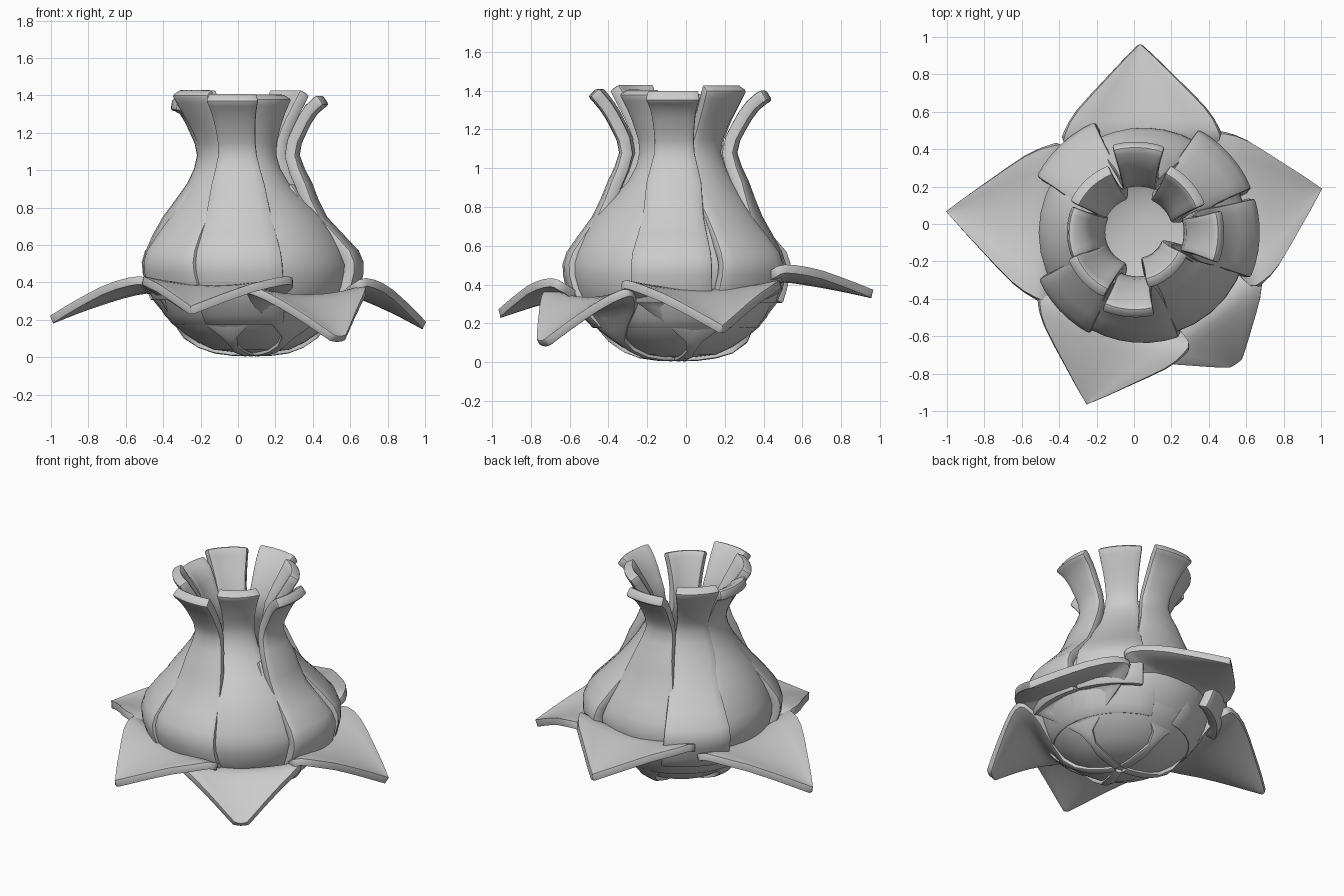
import bpy
import bmesh
from math import cos, sin, radians, pi

if "Cube" in bpy.data.objects:
    bpy.data.objects.remove(bpy.data.objects["Cube"], do_unlink=True)

grey = bpy.data.materials.new("plain_grey")
grey.use_nodes = True
grey.diffuse_color = (0.6, 0.6, 0.6, 1)
grey.node_tree.nodes["Principled BSDF"].inputs["Base Color"].default_value = (0.6, 0.6, 0.6, 1)


def smooth_rows(rows, steps=2):
    """Catmull-Rom refinement of a profile."""
    out = []
    last = len(rows) - 1
    for i in range(last):
        p = [rows[max(0, min(last, i + k))] for k in (-1, 0, 1, 2)]
        for s in range(steps):
            t = s / steps
            out.append([b + 0.5 * t * (c - a + t * (2 * a - 5 * b + 4 * c - d + t * (3 * (b - c) + d - a)))
                        for a, b, c, d in zip(*p)])
    return out + [rows[-1]]


def blade(name, angle, rows, thickness, columns=6, flat=False, cup=0.0):
    """Sheet around the stem axis; each row is radius, height, half width."""
    bm = bmesh.new()
    a = radians(angle)
    grid = []
    for r, z, w in smooth_rows(rows):
        line = []
        for c in range(columns + 1):
            v = 2 * c / columns - 1
            if flat:
                x = r * cos(a) - v * w * sin(a)
                y = r * sin(a) + v * w * cos(a)
            else:
                x, y = r * cos(a + v * w / r), r * sin(a + v * w / r)
            lift = cup * v * v * min(1, w / 0.3)
            line.append(bm.verts.new((0.075 - 0.05 * z + x, y - 0.045, z + lift)))
        grid.append(line)
    for low, high in zip(grid, grid[1:]):
        for c in range(columns):
            bm.faces.new((low[c], low[c + 1], high[c + 1], high[c]))
    bmesh.ops.remove_doubles(bm, verts=bm.verts, dist=0.001)
    mesh = bpy.data.meshes.new(name)
    bm.to_mesh(mesh)
    bm.free()
    mesh.materials.append(grey)
    obj = bpy.data.objects.new(name, mesh)
    bpy.context.collection.objects.link(obj)
    solid = obj.modifiers.new("thickness", 'SOLIDIFY')
    solid.thickness = thickness
    solid.offset = -1
    bevel = obj.modifiers.new("soft_edge", 'BEVEL')
    bevel.width = 0.014
    bevel.segments = 2
    bevel.limit_method = 'ANGLE'
    bevel.angle_limit = radians(50)
    bpy.ops.object.select_all(action='DESELECT')
    obj.select_set(True)
    bpy.context.view_layer.objects.active = obj
    bpy.ops.object.convert(target='MESH')
    bpy.ops.object.shade_smooth_by_angle(angle=radians(40))


# Closed bowl under the petals
bowl = [(0.0002, 0.025), (0.2, 0.04), (0.36, 0.13), (0.46, 0.23), (0.52, 0.36)]
blade("base_bowl", 0, [(r, z, pi * r) for r, z in bowl], 0.03, columns=32)


def petal(name, angle, flare, body, neck, tip, top):
    d = tip - neck
    rows = [(0.54, 0.3, 0.29 * body), (0.59, 0.45, 0.29 * body),
            (0.57, 0.57, 0.28 * body), (0.44, 0.75, 0.22 * body), (neck + 0.06, 0.93, 0.15),
            (neck, 1.08, 0.11), (neck + 0.25 * d, 1.2, 0.11),
            (neck + 0.62 * d, 1.3, 0.125), (tip, top, 0.145)]
    if flare <= 0:  # broad petals tuck under the bulb
        rows.insert(0, (0.43, 0.17, 0.26 * body))
    rows = [(r + flare if z < 0.7 else r, z, w) for r, z, w in rows]
    blade(name + "_petal", angle, rows, 0.065)


# Bulb petals: broad ones close the bulb, narrow ones lie over them and flare at the base
petal("back", 88, -0.03, 0.95, 0.31, 0.49, 1.35)
petal("back_left", 42, 0.03, 0.75, 0.25, 0.41, 1.4)
petal("left", -3, 0.03, 0.75, 0.31, 0.48, 1.35)
petal("front_left", -50, -0.03, 1.15, 0.2, 0.31, 1.38)
petal("front", -95, 0, 0.85, 0.3, 0.46, 1.37)
petal("front_right", -137, 0.02, 0.7, 0.24, 0.39, 1.4)
petal("right", 180, -0.03, 1.1, 0.24, 0.37, 1.32)
petal("back_right", 133, 0.05, 0.75, 0.25, 0.39, 1.4)


# Broad inner shells behind the narrow petals
for name, angle in (("back_left", 42), ("left", -3), ("front_right", -137), ("back_right", 133)):
    blade(name + "_inner_shell", angle, [(0.42, 0.17, 0.26), (0.51, 0.3, 0.29), (0.555, 0.45, 0.29),
                                         (0.53, 0.57, 0.27), (0.41, 0.75, 0.2), (0.29, 0.93, 0.13)], 0.04)


def leaf(name, angle, base, tip_r, tip_z, width=1.0, blunt=0.015):
    def out(t, w):
        return (0.55 + (tip_r - 0.55) * t, base + (tip_z - base) * t ** 1.3, w * width + blunt)
    rows = [(0.03, 0.005, 0.025), (0.2, 0.02, 0.03), (0.36, 0.1, 0.045),
            (0.45, base - 0.07, 0.33 * width), (0.5, base - 0.02, 0.42 * width),
            out(0, 0.4), out(0.25, 0.33), out(0.6, 0.18), out(0.85, 0.07), out(1, 0)]
    blade(name, angle, rows, 0.045, flat=True, cup=0.05)


# Spreading leaves below the bulb, each on a thin stem
leaf("back_leaf", 91.5, 0.41, 1.0, 0.33)
leaf("left_leaf", 14, 0.33, 0.945, 0.15)
leaf("front_left_leaf", -56, 0.29, 0.82, 0.08, 0.82, 0.05)
leaf("front_leaf", -109, 0.34, 0.96, 0.23)
leaf("right_leaf", 174, 0.34, 1.06, 0.18)
